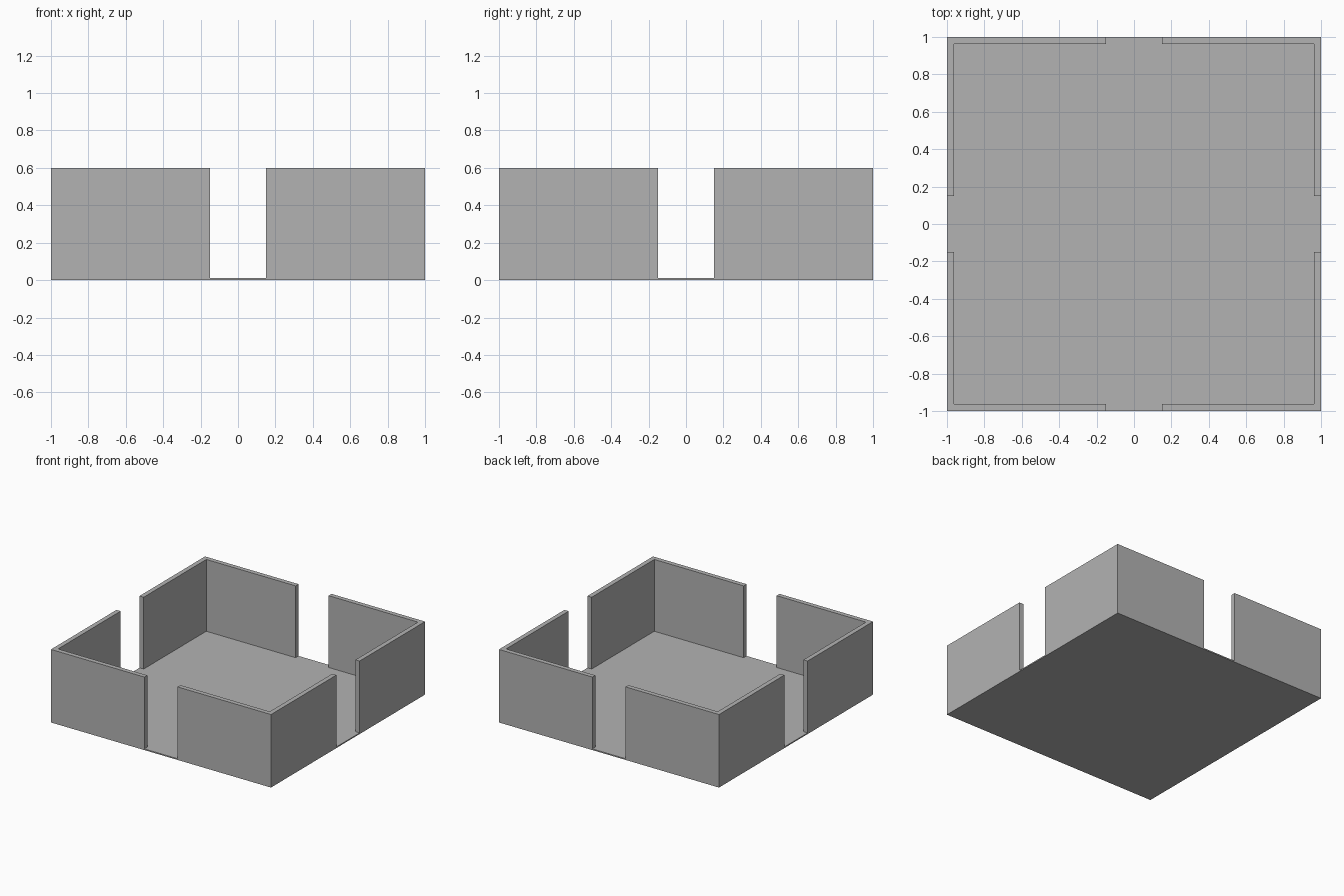
import bpy
import bmesh

HALF = 1.0        # half the plan width
GAP = 0.15        # half the doorway width
THICK = 0.038     # wall thickness
FLOOR = 0.01      # floor slab thickness
HEIGHT = 0.6      # top of the walls

cube = bpy.data.objects.get("Cube")
if cube:
    bpy.data.objects.remove(cube, do_unlink=True)

grey = bpy.data.materials.new("plain_grey")
grey.use_nodes = True
colour = (0.45, 0.45, 0.45, 1.0)
grey.diffuse_color = colour
grey.node_tree.nodes["Principled BSDF"].inputs["Base Color"].default_value = colour


def prism(name, outline, bottom, top):
    """Extrude a plan outline upwards into a flat-shaded solid."""
    bm = bmesh.new()
    base = bm.faces.new([bm.verts.new((x, y, bottom)) for x, y in outline])
    sides = bmesh.ops.extrude_face_region(bm, geom=[base], use_keep_orig=True)
    lifted = [v for v in sides["geom"] if isinstance(v, bmesh.types.BMVert)]
    bmesh.ops.translate(bm, verts=lifted, vec=(0, 0, top - bottom))
    bmesh.ops.recalc_face_normals(bm, faces=bm.faces)
    mesh = bpy.data.meshes.new(name)
    bm.to_mesh(mesh)
    bm.free()
    mesh.materials.append(grey)
    obj = bpy.data.objects.new(name, mesh)
    bpy.context.collection.objects.link(obj)
    return obj


# Floor slab
prism("floor", [(-HALF, -HALF), (HALF, -HALF), (HALF, HALF), (-HALF, HALF)], 0, FLOOR)

# L-shaped corner walls, leaving a doorway in the middle of each side
inner = HALF - THICK
corner = [(GAP, HALF), (HALF, HALF), (HALF, GAP),
          (inner, GAP), (inner, inner), (GAP, inner)]
for side_x, across in ((1, "left"), (-1, "right")):
    for side_y, along in ((1, "back"), (-1, "front")):
        outline = [(x * side_x, y * side_y) for x, y in corner]
        prism(f"{along}_{across}_corner_wall", outline, FLOOR, HEIGHT)
